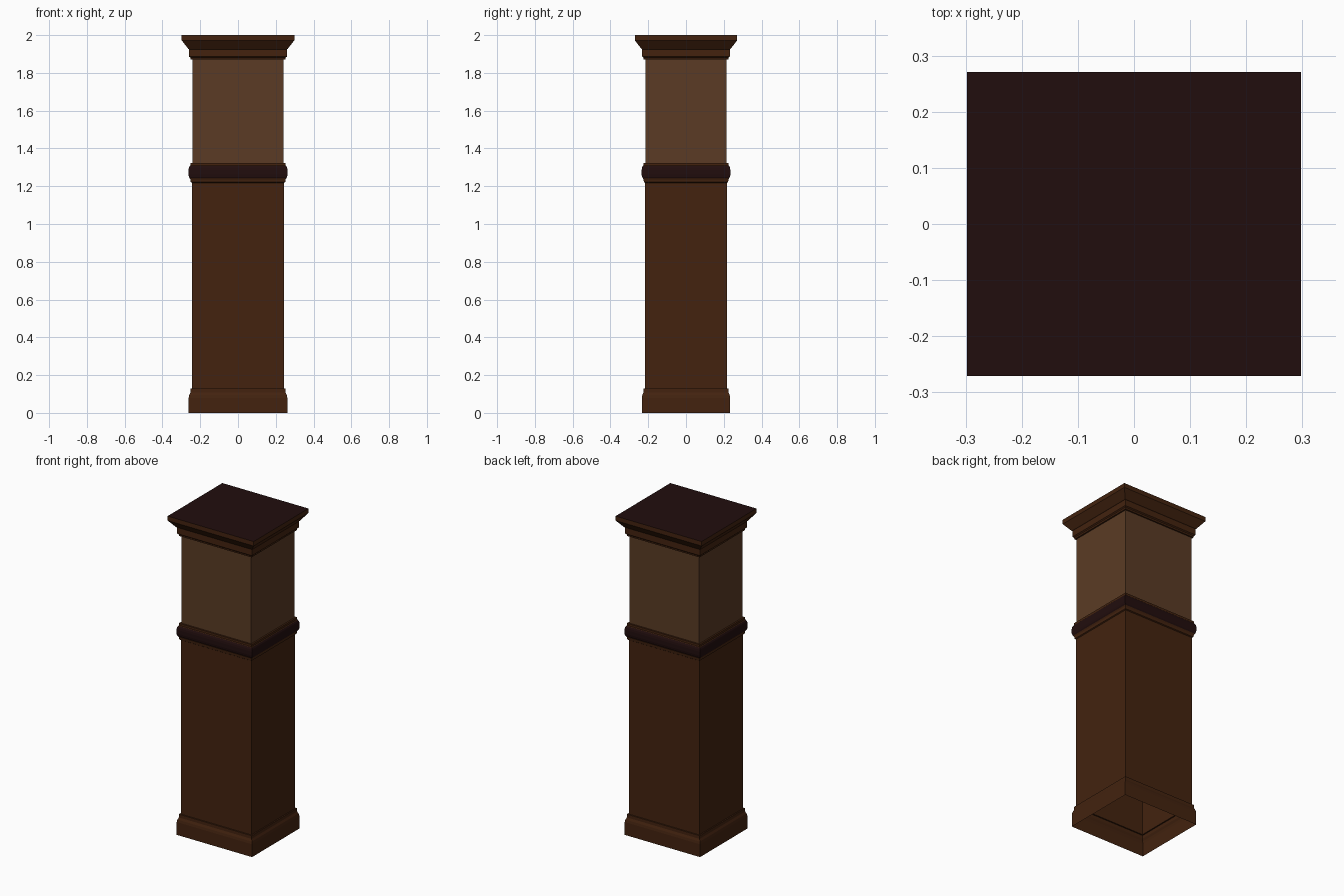
import bpy, bmesh

if "Cube" in bpy.data.objects:
    bpy.data.objects.remove(bpy.data.objects["Cube"])

DEPTH_DIFF = 0.027  # the plan is slightly shallower in y than in x


def material(name, rgb):
    m = bpy.data.materials.new(name)
    m.diffuse_color = (*rgb, 1)
    m.use_nodes = True
    m.node_tree.nodes["Principled BSDF"].inputs["Base Color"].default_value = m.diffuse_color
    return m


brown = material("dark_brown_wood", (0.056, 0.0165, 0.0048))
tan = material("tan_panel", (0.103, 0.044, 0.018))
maroon = material("deep_maroon", (0.0155, 0.0042, 0.0042))


def sweep(name, profile, mat, cap_mat=None):
    """Sweep a (half width, height) profile round the rectangular plan."""
    bm = bmesh.new()
    rings = []
    for w, z in profile:
        d = w - DEPTH_DIFF
        rings.append([bm.verts.new((sx * w, sy * d, z))
                      for sx, sy in ((-1, -1), (1, -1), (1, 1), (-1, 1))])
    for a, b in zip(rings, rings[1:]):
        for i in range(4):
            j = (i + 1) % 4
            bm.faces.new((a[i], a[j], b[j], b[i]))
    if cap_mat:
        bm.faces.new(rings[-1]).material_index = 1
    me = bpy.data.meshes.new(name)
    bm.to_mesh(me)
    bm.free()
    me.materials.append(mat)
    if cap_mat:
        me.materials.append(cap_mat)
    ob = bpy.data.objects.new(name, me)
    bpy.context.collection.objects.link(ob)
    return ob


# Hollow skirting, open underneath
sweep("base_skirting", [(.261, 0), (.261, .08), (.258, .095), (.252, .108),
                        (.252, .128), (.244, .128)], brown)

# Lower and upper shaft panels
sweep("lower_shaft", [(.244, .128), (.244, 1.22)], brown)
sweep("upper_shaft", [(.242, 1.32), (.242, 1.872)], tan)

# Middle rail: brown fillets above and below a rounded maroon band
sweep("rail_lower_fillet", [(.244, 1.218), (.250, 1.222), (.252, 1.236),
                            (.256, 1.243)], brown)
sweep("rail_band", [(.256, 1.243), (.260, 1.250), (.262, 1.262),
                    (.262, 1.285), (.260, 1.298), (.255, 1.308)], maroon)
sweep("rail_upper_fillet", [(.255, 1.308), (.252, 1.311), (.252, 1.324),
                            (.242, 1.324)], brown)

# Flared cornice with maroon top
sweep("cornice", [(.242, 1.870), (.251, 1.870), (.252, 1.880), (.259, 1.886),
                  (.259, 1.925), (.263, 1.927), (.298, 1.972), (.298, 2.0)],
      brown, maroon)
